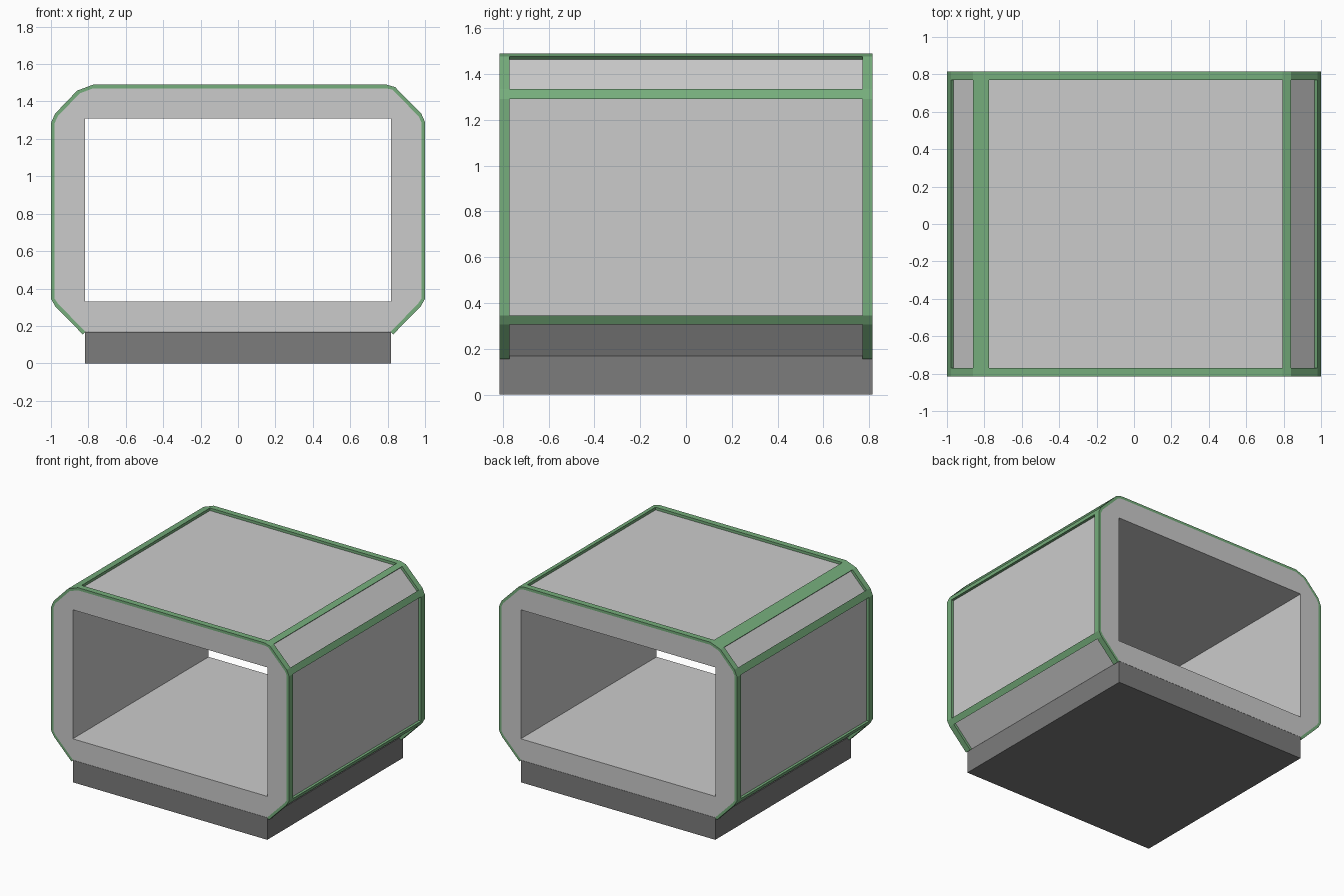
import bpy, bmesh, math
from mathutils import Vector

if "Cube" in bpy.data.objects:
    bpy.data.objects.remove(bpy.data.objects["Cube"])

DEPTH = 0.815      # half depth of the whole shell
RIM = 0.77         # inner edge of the end rims
INSET = 0.02       # how far panels sit below the trim

# outer profile (x, z, outward angle of the neighbouring panel)
PROFILE = [
    (0.83, 0.155, -45), (0.977, 0.305, -45), (1.0, 0.345, 0), (1.0, 1.29, 0),
    (0.98, 1.335, 45), (0.84, 1.477, 45), (0.795, 1.49, 90), (-0.775, 1.49, 90),
    (-0.86, 1.458, 135), (-0.978, 1.335, 135), (-1.0, 1.285, 180),
    (-1.0, 0.345, 180), (-0.977, 0.305, 225), (-0.83, 0.155, 225)]
outer = [(x, z) for x, z, a in PROFILE]
inner = [(x - INSET * math.cos(math.radians(a)), z - INSET * math.sin(math.radians(a)))
         for x, z, a in PROFILE]


def material(name, color):
    m = bpy.data.materials.new(name)
    m.diffuse_color = color
    m.use_nodes = True
    m.node_tree.nodes["Principled BSDF"].inputs["Base Color"].default_value = m.diffuse_color
    return m


def prism(name, loops, y0, y1, mat=None):
    """Fill closed x/z loops (first outer, others holes) and extrude along y."""
    bm = bmesh.new()
    edges = []
    for loop in loops:
        vs = [bm.verts.new((x, y0, z)) for x, z in loop]
        edges += [bm.edges.new((vs[i - 1], vs[i])) for i in range(len(vs))]
    if len(loops) == 1:
        bm.faces.new(bm.verts)
    else:
        bmesh.ops.triangle_fill(bm, edges=edges, use_beauty=True, normal=Vector((0, -1, 0)))
    ext = bmesh.ops.extrude_face_region(bm, geom=bm.faces[:], use_keep_orig=True)
    bmesh.ops.translate(bm, vec=(0, y1 - y0, 0),
                        verts=[g for g in ext["geom"] if isinstance(g, bmesh.types.BMVert)])
    bmesh.ops.recalc_face_normals(bm, faces=bm.faces[:])
    me = bpy.data.meshes.new(name)
    bm.to_mesh(me)
    bm.free()
    if mat:
        me.materials.append(mat)
    ob = bpy.data.objects.new(name, me)
    bpy.context.collection.objects.link(ob)
    return ob


def rect(x, z0, z1):
    return [(-x, z0), (x, z0), (x, z1), (-x, z1)]


green = material("trim_green", (0.18, 0.42, 0.20, 1))
dark = material("base_dark", (0.2, 0.2, 0.2, 1))

# hollow shell, open front and back
prism("shell", [inner, rect(0.818, 0.33, 1.31)], -DEPTH, DEPTH)

# plinth
prism("base", [rect(0.817, 0.0, 0.168)], -DEPTH, DEPTH, dark)

# trim bands around both open ends
band = outer + inner[::-1]
prism("front_rim", [band], -DEPTH, -RIM, green)
prism("back_rim", [band], RIM, DEPTH, green)

# trim strips along the bevelled corners
for n, i in enumerate((1, 3, 5, 7, 9, 11)):
    quad = [outer[i], outer[i + 1], inner[i + 1], inner[i]]
    prism(f"corner_strip_{n + 1}", [quad], -RIM, RIM, green)
